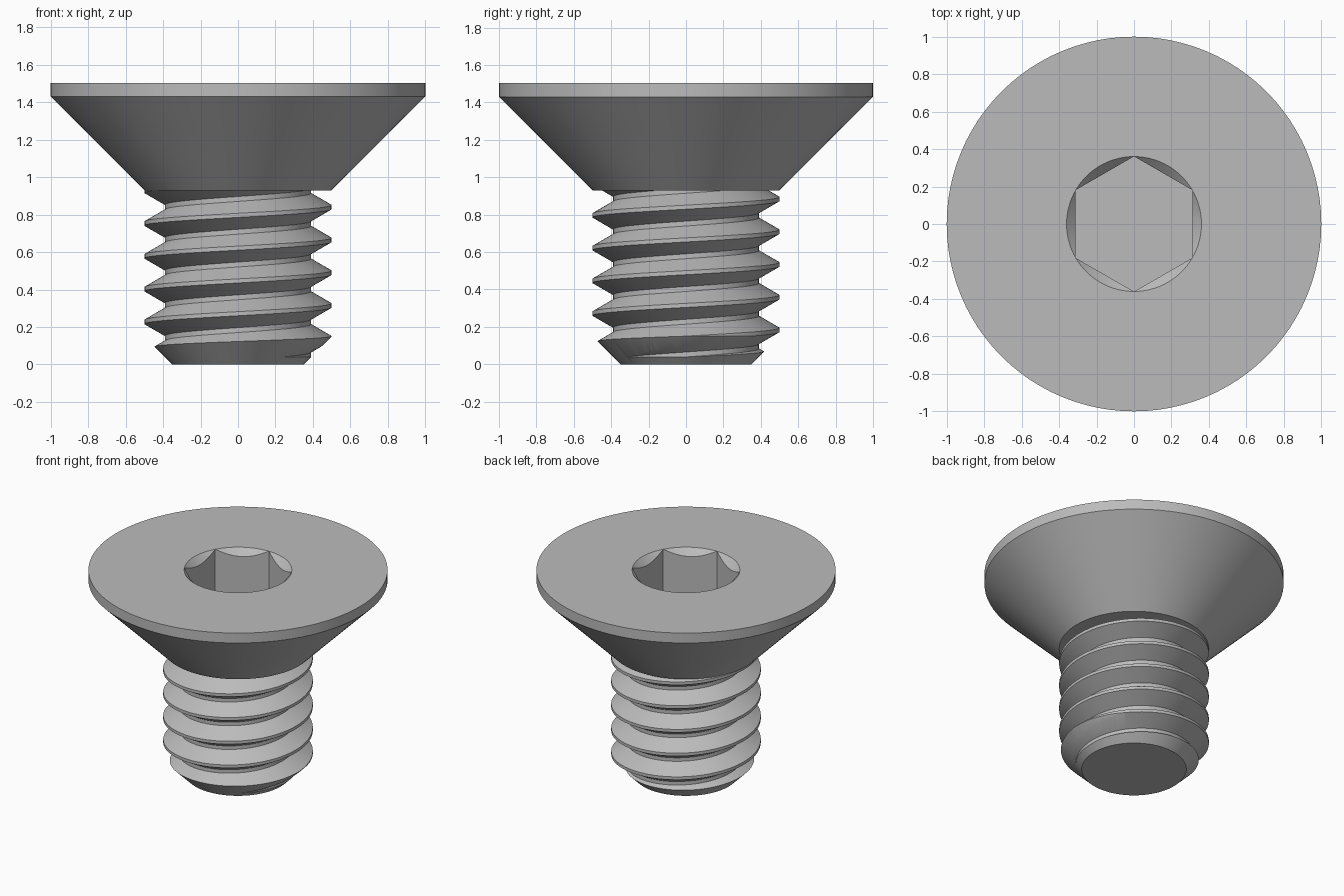
import bpy
import bmesh
from math import sin, cos, pi, radians

cube = bpy.data.objects.get("Cube")
if cube:
    bpy.data.objects.remove(cube, do_unlink=True)

SEGMENTS = 96
PITCH = 0.175
CREST_R, ROOT_R = 0.5, 0.39
NECK_Z = 0.93

steel = bpy.data.materials.new("grey steel")
steel.use_nodes = True
grey = (0.5, 0.5, 0.5, 1)
steel.diffuse_color = grey
steel.node_tree.nodes["Principled BSDF"].inputs["Base Color"].default_value = grey


def finish(bm, name):
    bmesh.ops.recalc_face_normals(bm, faces=bm.faces)
    mesh = bpy.data.meshes.new(name)
    bm.to_mesh(mesh)
    bm.free()
    mesh.materials.append(steel)
    obj = bpy.data.objects.new(name, mesh)
    bpy.context.collection.objects.link(obj)
    return obj


def lathe(name, profile, segments=SEGMENTS, phase=0.0):
    """Closed solid turned from (radius, z) points, capped at both ends."""
    bm = bmesh.new()
    rings = []
    for r, z in profile:
        angles = [phase + 2 * pi * k / segments for k in range(segments)]
        rings.append([bm.verts.new((r * cos(a), r * sin(a), z)) for a in angles])
    for low, high in zip(rings, rings[1:]):
        for k in range(segments):
            n = (k + 1) % segments
            bm.faces.new((low[k], low[n], high[n], high[k]))
    bm.faces.new(rings[0][::-1])
    bm.faces.new(rings[-1])
    return finish(bm, name)


def cut(obj, cutter, operation):
    mod = obj.modifiers.new("cut", 'BOOLEAN')
    mod.operation = operation
    mod.solver = 'EXACT'
    mod.object = cutter
    cutter.hide_render = True
    bpy.context.view_layer.objects.active = obj
    bpy.ops.object.modifier_apply(modifier=mod.name)
    bpy.data.objects.remove(cutter, do_unlink=True)


def helical_thread(name, start, turns):
    """Solid right-hand thread; each column is the profile lifted along the helix."""
    crest = PITCH / 8
    flank = (CREST_R - ROOT_R) * 0.577
    profile = [(CREST_R, 0), (CREST_R, crest),
               (ROOT_R, crest + flank), (ROOT_R, PITCH - flank)]
    steps = len(profile)
    top = steps * turns
    bm = bmesh.new()
    columns = []
    for k in range(SEGMENTS):
        a = 2 * pi * k / SEGMENTS
        column = []
        # the first column runs one turn higher, to close the helix
        for j in range(top + 1 + (steps if k == 0 else 0)):
            r, dz = profile[j % steps]
            z = start + PITCH * (k / SEGMENTS + j // steps) + dz
            column.append(bm.verts.new((r * cos(a), r * sin(a), z)))
        columns.append(column)
    wrapped = columns + [columns[0][steps:]]
    for here, there in zip(wrapped, wrapped[1:]):
        for j in range(top):
            bm.faces.new((here[j], there[j], there[j + 1], here[j + 1]))
    # fan caps over the stepped ends
    for row in (0, top):
        loop = [c[row] for c in columns]
        loop += [columns[0][row + j] for j in range(steps, 0, -1)]
        middle = bm.verts.new((0, 0, start + PITCH * (row // steps + 0.5)))
        for a, b in zip(loop, loop[1:] + loop[:1]):
            bm.faces.new((middle, a, b))
    return finish(bm, name)


# Countersunk head with a chamfered hexagonal socket
head = lathe("countersunk_head", [(0.5, NECK_Z), (1, 1.43), (1, 1.503)])
cut(head, lathe("hex_cutter", [(0.361, 1.1), (0.361, 1.6)], 6, pi / 2), 'DIFFERENCE')
cut(head, lathe("chamfer_cutter", [(0.29, 1.433), (0.41, 1.553)]), 'DIFFERENCE')

# Threaded shank, trimmed to length with a bevelled tip
shank = helical_thread("threaded_shank", -0.221, 7)
cut(shank, lathe("shank_envelope", [(0.35, 0), (0.6, 0.25), (0.6, NECK_Z + 0.015)]),
    'INTERSECT')

# Smooth round surfaces with sharp edges kept
bpy.ops.object.select_all(action='DESELECT')
for obj in (head, shank):
    obj.select_set(True)
bpy.context.view_layer.objects.active = head
bpy.ops.object.shade_smooth_by_angle(angle=radians(25))
